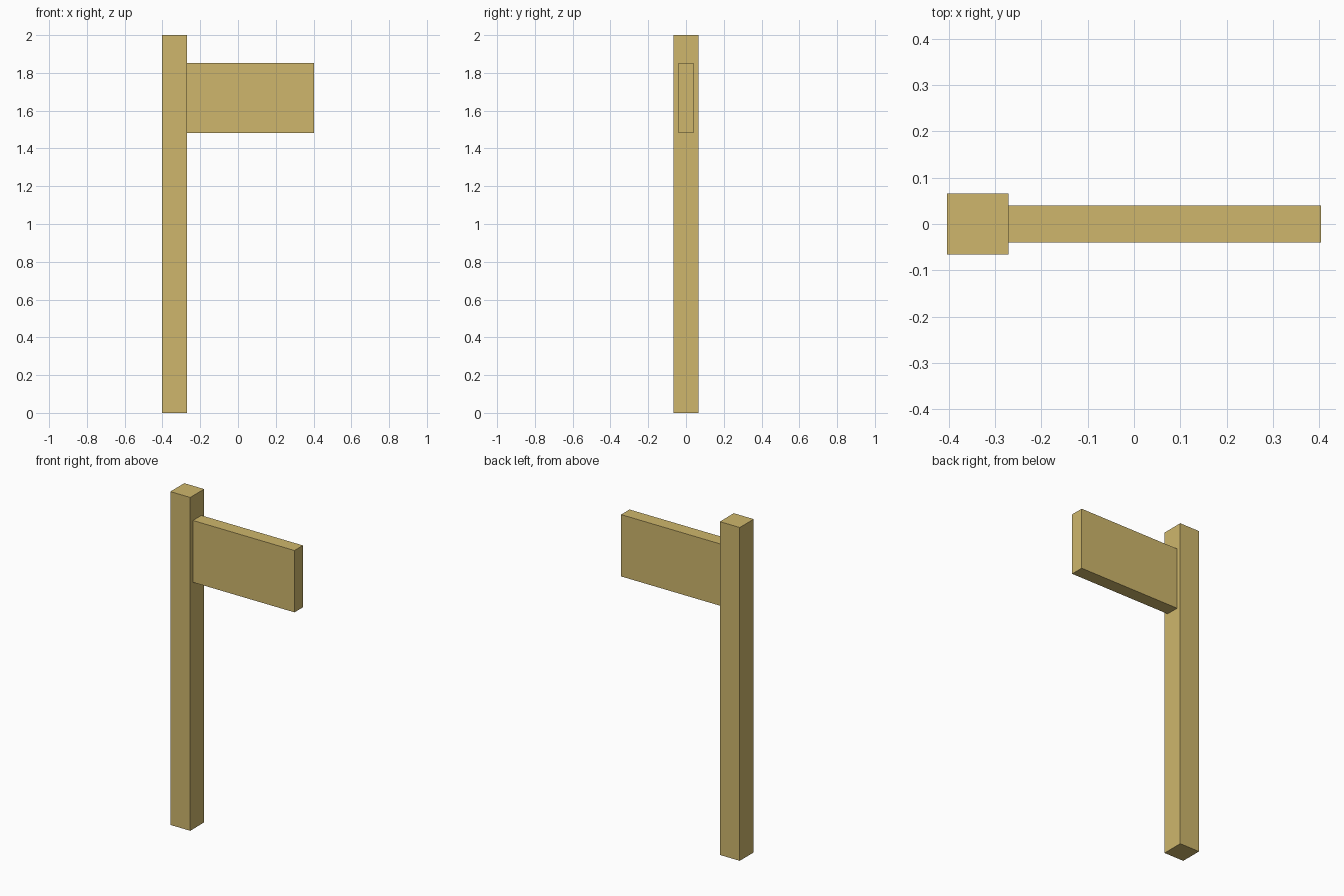
import bpy

if "Cube" in bpy.data.objects:
    bpy.data.objects.remove(bpy.data.objects["Cube"])

wood = bpy.data.materials.new("wood")
wood.diffuse_color = (0.62, 0.47, 0.15, 1.0)
wood.use_nodes = True
wood.node_tree.nodes["Principled BSDF"].inputs["Base Color"].default_value = wood.diffuse_color


def box(name, low, high):
    """Add a box spanning two opposite corners."""
    centre = [(a + b) / 2 for a, b in zip(low, high)]
    bpy.ops.mesh.primitive_cube_add(size=1, location=centre)
    obj = bpy.context.object
    obj.name = name
    obj.scale = [b - a for a, b in zip(low, high)]
    bpy.ops.object.transform_apply(location=False, rotation=False, scale=True)
    obj.data.materials.append(wood)
    return obj


# Square upright post
box("post", (-0.403, -0.066, 0.0), (-0.271, 0.066, 2.0))

# Sign board butted against the side of the post
box("sign_board", (-0.271, -0.04, 1.481), (0.403, 0.04, 1.852))
